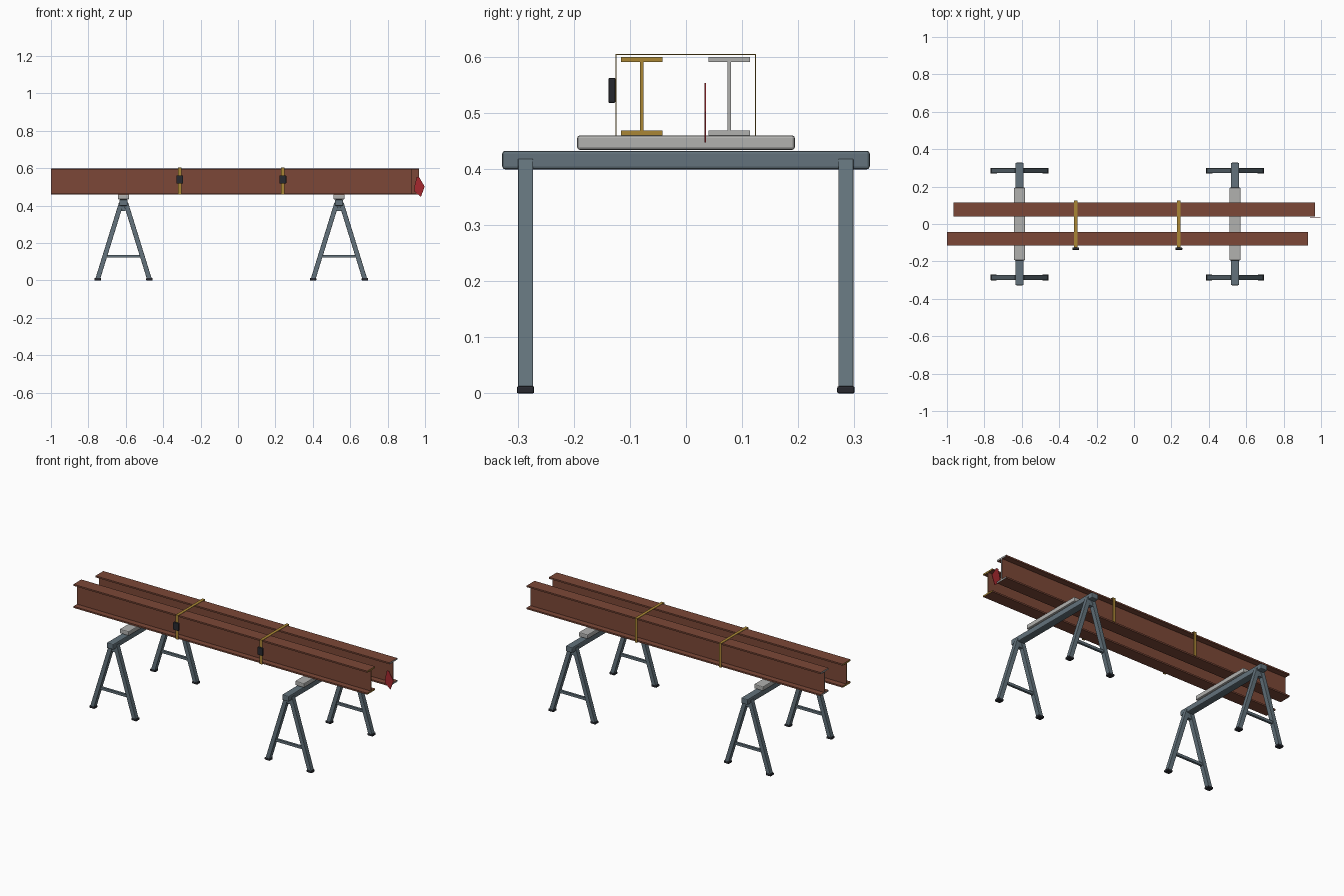
import bpy, bmesh, math
from mathutils import Vector, Matrix

if "Cube" in bpy.data.objects:
    bpy.data.objects.remove(bpy.data.objects["Cube"])


def material(name, rgb):
    m = bpy.data.materials.new(name)
    m.diffuse_color = (*rgb, 1)
    m.use_nodes = True
    m.node_tree.nodes["Principled BSDF"].inputs["Base Color"].default_value = m.diffuse_color
    return m


RUST = material("rust steel", (0.20, 0.064, 0.038))
STEEL = material("blue grey steel", (0.125, 0.17, 0.20))
PAD = material("light grey", (0.44, 0.44, 0.43))
DARK = material("dark rubber", (0.02, 0.022, 0.028))
MUSTARD = material("mustard", (0.40, 0.24, 0.035))
RED = material("red", (0.38, 0.022, 0.028))


def finish(name, bm, mats, bevel=0):
    bmesh.ops.recalc_face_normals(bm, faces=bm.faces)
    mesh = bpy.data.meshes.new(name)
    bm.to_mesh(mesh)
    bm.free()
    ob = bpy.data.objects.new(name, mesh)
    bpy.context.collection.objects.link(ob)
    for m in mats:
        mesh.materials.append(m)
    if bevel:
        mod = ob.modifiers.new("bevel", 'BEVEL')
        mod.width = bevel
        mod.segments = 2
    return ob


def box(name, center, size, mat, bevel=0, tilt=0):
    bm = bmesh.new()
    mtx = (Matrix.Translation(center) @ Matrix.Rotation(tilt, 4, 'Y')
           @ Matrix.Diagonal((*size, 1)))
    bmesh.ops.create_cube(bm, size=1, matrix=mtx)
    return finish(name, bm, [mat], bevel)


def extrude(name, points, offset, mats):
    """Extrude a closed outline along the offset vector."""
    bm = bmesh.new()
    face = bm.faces.new([bm.verts.new(p) for p in points])
    ext = bmesh.ops.extrude_face_region(bm, geom=[face])
    verts = [g for g in ext["geom"] if isinstance(g, bmesh.types.BMVert)]
    bmesh.ops.translate(bm, verts=verts, vec=offset)
    bmesh.ops.recalc_face_normals(bm, faces=bm.faces)
    if len(mats) > 1:  # cut ends carry the second colour
        for f in bm.faces:
            f.material_index = int(abs(f.normal.x) > 0.9)
    return finish(name, bm, mats)


# I-beams with painted cut ends
Z0, Z1, FL, HW, WEB = 0.46, 0.60, 0.009, 0.037, 0.003


def i_beam(name, x0, x1, y, end_mat):
    half = [(HW, Z0), (HW, Z0 + FL), (WEB, Z0 + FL),
            (WEB, Z1 - FL), (HW, Z1 - FL), (HW, Z1)]
    outline = half + [(-a, z) for a, z in reversed(half)]
    extrude(name, [(x0, y + a, z) for a, z in outline],
            Vector((x1 - x0, 0, 0)), [RUST, end_mat])


i_beam("front_beam", -1.0, 0.93, -0.079, MUSTARD)
i_beam("rear_beam", -0.965, 0.967, 0.077, PAD)

# Straps over the beams, each with a ratchet buckle on the front
for i, x in enumerate((-0.312, 0.24)):
    path = [(-0.126, 0.46), (-0.126, 0.605), (0.125, 0.605), (0.125, 0.46),
            (0.123, 0.46), (0.123, 0.603), (-0.124, 0.603), (-0.124, 0.46)]
    extrude(f"strap_{i}", [(x - 0.009, y, z) for y, z in path],
            Vector((0.018, 0, 0)), [MUSTARD])
    box(f"buckle_{i}", (x, -0.132, 0.54), (0.036, 0.013, 0.045), DARK, 0.003)

# Red warning flag on the overhanging end
flag = [(0.955, 0.553), (0.968, 0.553), (0.998, 0.502), (0.978, 0.447),
        (0.942, 0.477), (0.945, 0.51)]
extrude("warning_flag", [(x, 0.033, z) for x, z in flag],
        Vector((0, 0.003, 0)), [RED])

# Sawhorses
SPREAD, TOP, FOOT = 0.138, 0.415, 0.008
for i, cx in enumerate((-0.612, 0.54)):
    box(f"top_rail_{i}", (cx, 0, 0.416), (0.044, 0.655, 0.033), STEEL, 0.005)
    box(f"rest_pad_{i}", (cx, 0, 0.447), (0.06, 0.388, 0.026), PAD, 0.005)
    for y in (-0.286, 0.285):
        for s in (-1, 1):
            a = Vector((cx + s * 0.012, y, TOP))
            b = Vector((cx + s * SPREAD, y, FOOT))
            d = a - b
            box(f"leg_{i}", (a + b) / 2, (0.025, 0.027, d.length), STEEL,
                0.002, math.atan2(d.x, d.z))
            box(f"foot_{i}", (cx + s * SPREAD, y, 0.0065),
                (0.034, 0.031, 0.013), DARK, 0.003)
        # spreader bar and apex bracket
        box(f"spreader_{i}", (cx, y, 0.13), (0.19, 0.014, 0.015), STEEL)
        box(f"apex_bracket_{i}", (cx, y, 0.386), (0.022, 0.022, 0.03), STEEL)
